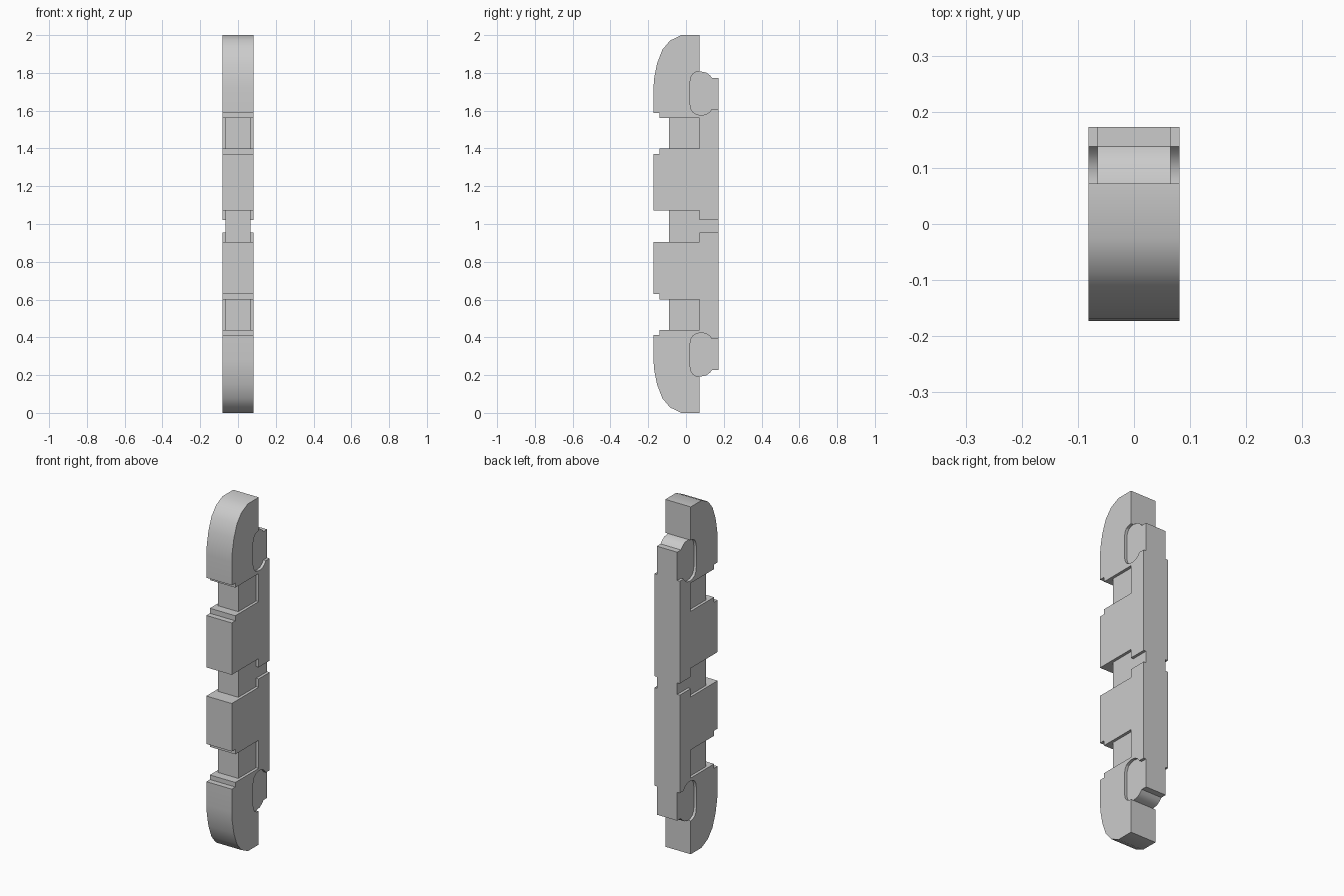
import bpy, bmesh

if "Cube" in bpy.data.objects:
    bpy.data.objects.remove(bpy.data.objects["Cube"])

WIDE, NARROW = 0.081, 0.065
FRONT, BACK, STEP, SEAM = -0.1725, 0.1725, -0.14, 0.0725


def prism(name, profile, half_width):
    """Extrude a closed (y, z) profile symmetrically along x."""
    bm = bmesh.new()
    face = bm.faces.new([bm.verts.new((-half_width, y, z)) for y, z in profile])
    result = bmesh.ops.extrude_face_region(bm, geom=[face])
    moved = [v for v in result["geom"] if isinstance(v, bmesh.types.BMVert)]
    bmesh.ops.translate(bm, verts=moved, vec=(2 * half_width, 0, 0))
    bmesh.ops.recalc_face_normals(bm, faces=bm.faces)
    mesh = bpy.data.meshes.new(name)
    bm.to_mesh(mesh)
    bm.free()
    obj = bpy.data.objects.new(name, mesh)
    bpy.context.collection.objects.link(obj)
    return obj


def flip(profile):
    return [(y, 2 - z) for y, z in profile]


def half_body(notch, channel):
    """Wide side outline of the upper half, down to the middle notch."""
    rounded_end = [(SEAM, 2), (-0.0255, 2), (-0.0845, 1.971), (-0.125, 1.923),
                   (-0.153, 1.85), (-0.168, 1.775), (FRONT, 1.72)]
    front_slot = [(FRONT, 1.587), (STEP, 1.587), (STEP, 1.561), (SEAM, 1.561),
                  (SEAM, 1.399), (STEP, 1.399), (STEP, 1.37), (FRONT, 1.37)]
    middle = [(FRONT, notch), (SEAM, notch), (SEAM, channel), (BACK, channel)]
    pocket = [(BACK, 1.61), (0.138, 1.61), (0.125, 1.593), (0.105, 1.58),
              (0.08, 1.576), (0.056, 1.58), (0.036, 1.592), (0.025, 1.612),
              (0.021, 1.64), (0.021, 1.748), (0.025, 1.775), (0.036, 1.795),
              (0.054, 1.805)]
    return rounded_end + front_slot + middle + pocket + [(SEAM, 1.808)]


# Narrow core showing in the slots and pockets
core_end = [(BACK, 1.773), (0.1385, 1.773), (0.126, 1.788), (0.106, 1.802),
            (SEAM, 1.808), (-0.09, 1.808)]
body = prism("rail_body", core_end + flip(core_end)[::-1], NARROW)

# Wide upper and lower halves joined to the core
halves = [prism("upper_half", half_body(1.071, 1.021), WIDE),
          prism("lower_half", flip(half_body(1.094, 1.046)), WIDE)]
bpy.context.view_layer.objects.active = body
body.select_set(True)
for half in halves:
    mod = body.modifiers.new("join", 'BOOLEAN')
    mod.operation, mod.solver, mod.object = 'UNION', 'EXACT', half
    bpy.ops.object.modifier_apply(modifier=mod.name)
    bpy.data.objects.remove(half)

bpy.ops.object.shade_smooth_by_angle(angle=0.5)
